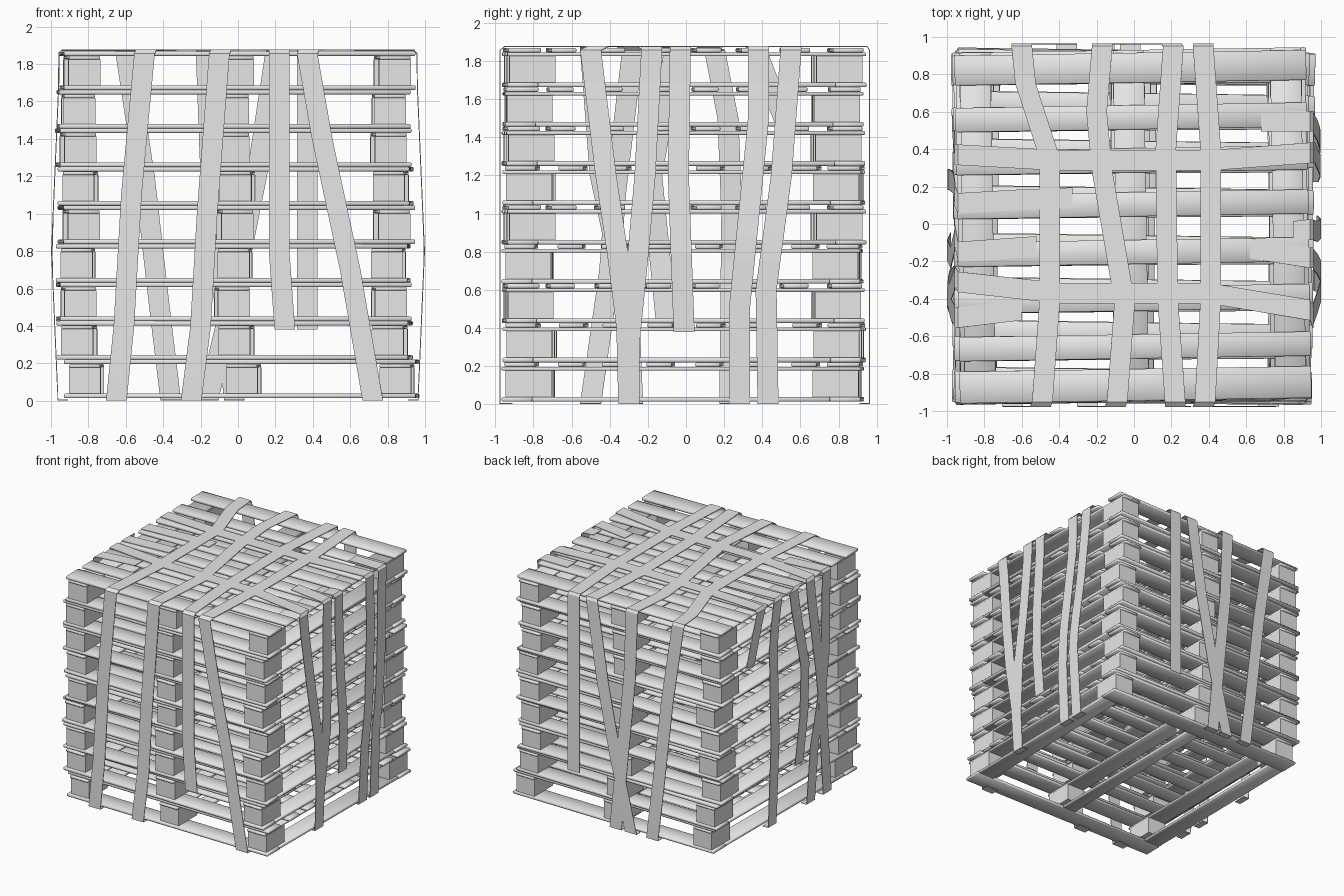
import bpy, bmesh, math, random
from mathutils import Matrix, Vector

random.seed(4)
cube = bpy.data.objects.get("Cube")
if cube:
    bpy.data.objects.remove(cube)

grey = bpy.data.materials.new("pale_grey")
grey.use_nodes = True
grey.diffuse_color = (0.8, 0.8, 0.8, 1)
grey.node_tree.nodes["Principled BSDF"].inputs["Base Color"].default_value = (0.8, 0.8, 0.8, 1)

PALLETS = 9
PITCH = 0.206
HALF = 0.94
BASE = 0.014
BOARD = 0.024
STRAP_TOP = BASE + PALLETS * PITCH + 0.008


def add_object(name, mesh, matrix=None):
    obj = bpy.data.objects.new(name, mesh)
    bpy.context.collection.objects.link(obj)
    if matrix:
        obj.matrix_world = matrix
    return obj


def box_mesh(name, boxes, bevel=0.0):
    """One mesh from (centre, size) boxes; bevelled ones are shaded soft."""
    bm = bmesh.new()
    for centre, size in boxes:
        place = Matrix.Translation(centre) @ Matrix.Diagonal((*size, 1))
        bmesh.ops.create_cube(bm, size=1, matrix=place)
    if bevel:
        bmesh.ops.bevel(bm, geom=bm.edges[:], offset=bevel, segments=1, affect='EDGES')
        for face in bm.faces:
            face.smooth = True
    mesh = bpy.data.meshes.new(name)
    bm.to_mesh(mesh)
    bm.free()
    mesh.materials.append(grey)
    return mesh


# Pallet parts, shared by the whole stack
deck_z = PITCH - BOARD / 2
stringer_z = PITCH - BOARD * 1.4
stringer_t = BOARD * 0.8
block_top = PITCH - BOARD * 1.8
columns = (-0.83, -0.01, 0.83)

deck_rows = [(-0.85, 0.17), (-0.645, 0.13), (-0.39, 0.13), (-0.14, 0.13),
             (0.115, 0.13), (0.35, 0.13), (0.58, 0.13), (0.845, 0.16)]
deck = [((0, y, deck_z), (HALF * 2, w, BOARD)) for y, w in deck_rows]
stringers = [((x, 0, stringer_z), (0.165, HALF * 2, stringer_t)) for x in columns]
blocks = [((x, y, (BOARD + block_top) / 2), (0.17, 0.24, block_top - BOARD))
          for x in columns for y in (-0.81, 0.8)]
runners = [((x, 0, BOARD / 2), (w, 1.56, BOARD))
           for x, w in ((-0.86, 0.15), (0, 0.12), (0.86, 0.15))]
runners += [((0, y, BOARD / 2), (HALF * 2, 0.16, BOARD)) for y in (-0.86, 0.86)]

parts = {
    "deck_boards": box_mesh("deck_boards", deck, 0.005),
    "stringer_boards": box_mesh("stringer_boards", stringers, 0.004),
    "spacer_blocks": box_mesh("spacer_blocks", blocks),
    "bottom_boards": box_mesh("bottom_boards", runners, 0.005),
}

# Stack with slight misalignment
for i in range(PALLETS):
    turn = random.uniform(-0.02, 0.02)
    if i == PALLETS - 1:
        turn = 0.016
    elif random.random() < 0.5:
        turn += math.pi
    slide = 0.02 if i == 0 else random.uniform(-0.028, -0.004)
    shift = Vector((slide, random.uniform(-0.022, -0.008), BASE + i * PITCH))
    place = Matrix.Translation(shift) @ Matrix.Rotation(turn, 4, 'Z')
    for part, mesh in parts.items():
        add_object(f"{part}_{i + 1}", mesh, place)


# Straps
def reach(axis, side, z):
    """Distance of a hanging strap from the stack centre, slack at mid height."""
    if axis == 'Y':
        return 0.975 if side < 0 else 0.962
    return 0.958 + 0.039 * max(0, 1 - abs(z - 0.8) / 0.9)


def wall(axis, side, points):
    """Hang (sideways, height) points on one side, listed from the top down."""
    dense = []
    for start, end in zip(points, points[1:]):
        dense += [Vector(start).lerp(Vector(end), k / 4) for k in range(4)]
    dense.append(Vector(points[-1]))
    path = [(p.x, side * reach(axis, side, p.y), p.y) for p in dense]
    if points[-1][1] < 0.05:
        # Tuck the end under the lowest board
        path.append((points[-1][0], side * 0.91, 0.004))
    return path


def strap(name, axis, path, width=0.11):
    bm = bmesh.new()
    previous = None
    for u, s, z in path:
        pair = []
        for edge in (-width / 2, width / 2):
            co = (u + edge, s, z) if axis == 'Y' else (s, u + edge, z)
            pair.append(bm.verts.new(co))
        if previous:
            bm.faces.new((previous[0], previous[1], pair[1], pair[0]))
        previous = pair
    bmesh.ops.recalc_face_normals(bm, faces=bm.faces[:])
    mesh = bpy.data.meshes.new(name)
    bm.to_mesh(mesh)
    bm.free()
    mesh.materials.append(grey)
    obj = add_object(name, mesh)
    band = obj.modifiers.new("thickness", 'SOLIDIFY')
    band.thickness = 0.005
    band.offset = 0


def over(name, axis, low, top, high):
    """Strap running down one side, over the top and down the other."""
    path = wall(axis, -1, low)[::-1]
    path += [(u, s, STRAP_TOP) for u, s in top]
    path += wall(axis, 1, high)
    strap(name, axis, path)


def hook(name, side, top, points):
    """Strap down a left or right side with a loose end lying on top."""
    strap(name, 'X', [(u, s, STRAP_TOP - 0.003) for u, s in top] + wall('X', side, points))


H = STRAP_TOP - 0.02
G = 0.004

# Front to back straps
over("long_strap_1", 'Y', [(-0.5, H), (-0.57, 1.1), (-0.61, 0.4), (-0.65, G)],
     [(-0.49, -0.95), (-0.45, -0.4), (-0.45, 0.35), (-0.58, 0.75), (-0.6, 0.95)],
     [(-0.6, H), (-0.5, 1.2), (-0.42, 0.5), (-0.36, G)])
over("long_strap_2", 'Y', [(-0.1, H), (-0.165, 1), (-0.2, 0.4), (-0.25, G)],
     [(-0.09, -0.95), (-0.05, -0.42), (-0.17, 0.28), (-0.2, 0.6), (-0.17, 0.95)],
     [(-0.17, H), (-0.15, 1.3), (-0.08, 0.6), (-0.02, G)])
over("long_strap_3", 'Y', [(0.22, H), (0.22, 0.8), (0.25, 0.38)],
     [(0.22, -0.95), (0.18, -0.4), (0.17, 0.4), (0.21, 0.95)],
     [(0.2, H), (0.1, 1.2), (-0.02, 0.6), (-0.16, G)])
over("long_strap_4", 'Y', [(0.37, H), (0.45, 1.4), (0.6, 0.7), (0.72, G)],
     [(0.38, -0.95), (0.41, -0.4), (0.41, 0.4), (0.37, 0.95)],
     [(0.37, H), (0.37, 1), (0.37, 0.38)])

# Side to side straps
over("cross_strap_1", 'X', [(0.37, H), (0.45, 1.65), (0.53, 1.45)],
     [(0.37, -0.94), (0.34, -0.4), (0.34, 0.4), (0.38, 0.94)],
     [(0.38, H), (0.38, 1.5), (0.33, 1), (0.28, 0.5), (0.28, G)])
over("cross_strap_2", 'X', [(-0.28, H), (-0.37, 1.1), (-0.4, 0.7), (-0.5, G)],
     [(-0.31, -0.94), (-0.37, -0.4), (-0.37, 0.4), (-0.46, 0.94)],
     [(-0.5, H), (-0.42, 1.2), (-0.36, 0.8), (-0.31, 0.4), (-0.3, G)])

# Straps with loose ends on the left side
hook("left_strap_1", 1, [(-0.13, 0.62), (-0.18, 0.94)],
     [(-0.18, H), (-0.215, 1.2), (-0.25, 0.8), (-0.3, 0.3), (-0.3, G)])
hook("left_strap_2", 1, [(-0.04, 0.85), (-0.03, 0.94)],
     [(-0.03, H), (-0.04, 1.2), (-0.01, 0.38)])
hook("left_strap_3", 1, [(0.55, 0.68), (0.55, 0.94)],
     [(0.55, H), (0.5, 1.2), (0.42, 0.6), (0.43, G)])

# Straps with loose ends on the right side
hook("right_strap_1", -1, [(0.14, -0.33), (0.13, -0.6), (0.11, -0.94)],
     [(0.15, H), (0.22, 1.5), (0.24, 1), (0.23, G)])
hook("right_strap_2", -1, [(-0.12, -0.52), (-0.15, -0.94)],
     [(-0.06, H), (-0.18, 1.2), (-0.1, 0.4)])
hook("right_strap_3", -1, [(-0.46, -0.6), (-0.5, -0.94)],
     [(-0.5, H), (-0.45, 1.2), (-0.3, 0.5), (-0.28, G)])
